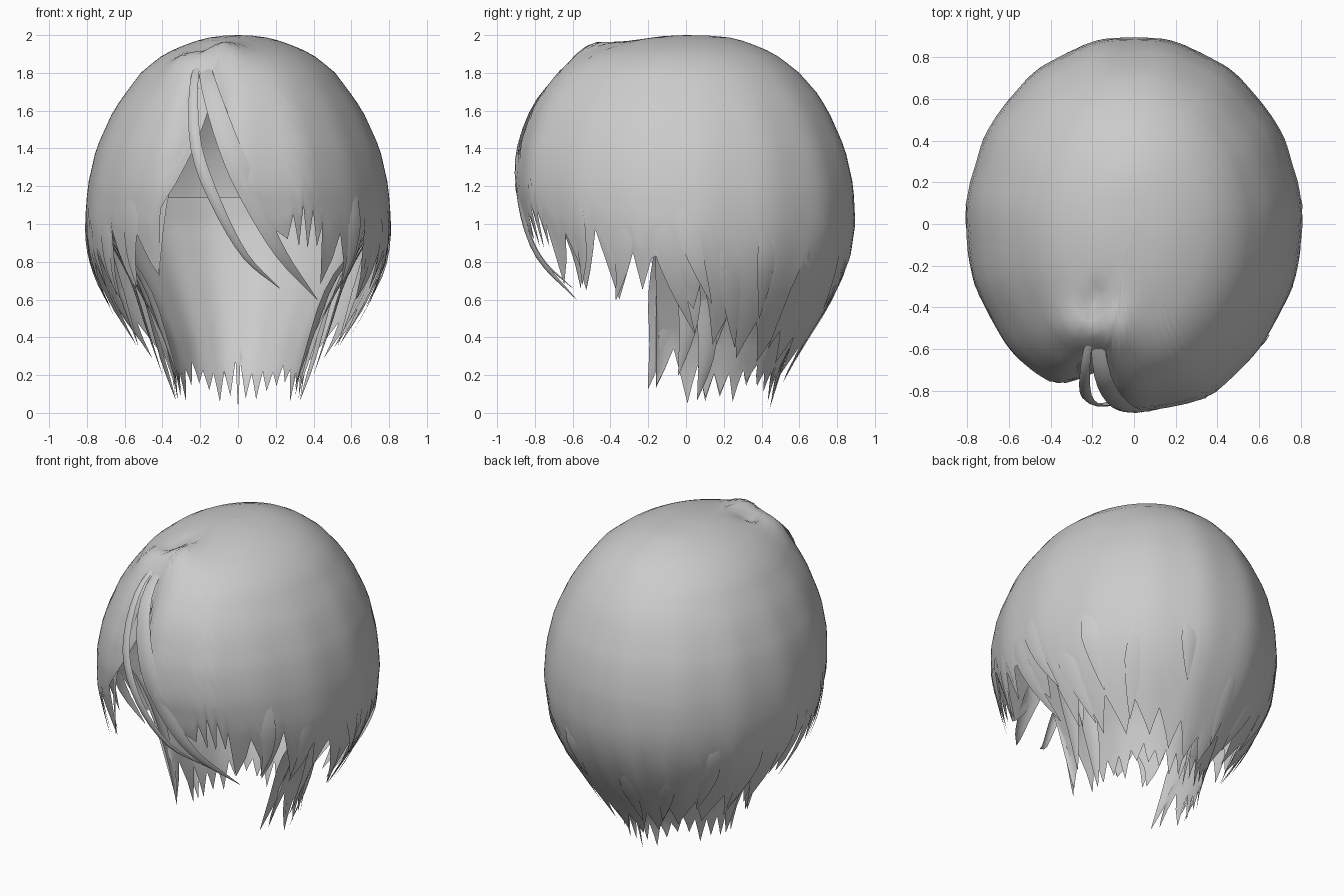
import bpy, math, random
from mathutils import Vector

if "Cube" in bpy.data.objects:
    bpy.data.objects.remove(bpy.data.objects["Cube"])

random.seed(4)
mat = bpy.data.materials.new("hair grey")
mat.diffuse_color = (0.6, 0.6, 0.6, 1)
mat.use_nodes = True
mat.node_tree.nodes["Principled BSDF"].inputs["Base Color"].default_value = mat.diffuse_color

# height, half width, front depth, back depth: head of hair, then the narrower layer round the neck
HEAD = [(2.0, 0, 0, 0), (1.995, .12, .12, .2), (1.97, .22, .30, .30), (1.93, .33, .45, .41),
        (1.88, .42, .58, .5), (1.8, .515, .68, .6), (1.7, .59, .76, .69), (1.6, .66, .82, .755),
        (1.4, .75, .885, .845), (1.2, .795, .905, .89), (1.0, .81, .87, .9), (.8, .785, .8, .87),
        (.6, .70, .78, .78), (.4, .58, .74, .65), (.2, .45, .74, .53), (0, .36, .74, .46)]
NECK = [(2.0, .75, .8, .86), (1.14, .75, .8, .86), (1.0, .71, .8, .85), (.8, .61, .78, .79), (.6, .5, .76, .70),
        (.4, .40, .74, .58), (.2, .345, .8, .48), (0, .32, .9, .44)]


def radii(z, profile):
    z = max(0, min(2, z))
    for p, q in zip(profile, profile[1:]):
        if z >= q[0]:
            t = (p[0] - z) / (p[0] - q[0])
            return [p[i] + (q[i] - p[i]) * t for i in (1, 2, 3)]


def hump(x, y, cx, cy, size):
    return math.exp(-((x - cx) ** 2 + (y - cy) ** 2) / size)


def surf(a, z, profile=HEAD):
    """Point on the hair surface; a = degrees from the front, positive to +x."""
    xr, yf, yb = radii(z, profile)
    r = math.radians(a)
    c = math.cos(r)
    low = min(1, max(0, (1.9 - z) / .5))
    k = 1 + .004 * low * math.cos(15 * r)                      # soft vertical waves
    k *= 1 - .12 * math.exp(-((a + 18) / 10) ** 2) * min(1, max(0, (1.95 - z) / .3))   # parting
    k *= 1 + .02 * low * math.exp(-((a - 30) / 12) ** 2)
    x, y = xr * math.sin(r) * k, -(yf if c > 0 else yb) * c * k
    # rolls on both sides of the parting and the dip between them
    z += .05 * hump(x, y, -.3, -.5, .012) + .05 * hump(x, y, -.08, -.5, .012)
    z -= .04 * hump(x, y, -.2, -.39, .005)
    return Vector((x, y, z))


def make(name, verts, faces):
    me = bpy.data.meshes.new(name)
    me.from_pydata([tuple(v) for v in verts], [], faces)
    me.validate()
    me.materials.append(mat)
    ob = bpy.data.objects.new(name, me)
    bpy.context.collection.objects.link(ob)
    bpy.context.view_layer.objects.active = ob
    ob.select_set(True)
    bpy.ops.object.shade_smooth_by_angle(angle=math.radians(50))
    ob.select_set(False)
    return ob


def grid_faces(cols, rows, closed=False):
    n = cols if closed else cols - 1
    return [(i * rows + j, i * rows + j + 1, (i + 1) % cols * rows + j + 1, (i + 1) % cols * rows + j)
            for i in range(n) for j in range(rows - 1)]


def shell(name, edge, top, mid, profile, closed):
    """Curved sheet hanging from height top to a jagged lower edge [(angle, z)]."""
    pts = []
    for i, (a, z) in enumerate(edge):
        pts.append((a, z))
        if i + 1 < len(edge):
            b, w = edge[i + 1]
            n = max(1, round((b - a) / 3))
            pts += [(a + (b - a) * j / n, z + (w - z) * j / n) for j in range(1, n)]
    verts = []
    for a, ze in pts:
        m = max(mid, ze + .12)
        zs = [top - (top - m) * (1 - math.cos(j / 18 * math.pi / 2)) for j in range(18)]
        zs += [m + (ze - m) * j / 6 for j in range(7)]
        verts += [surf((a + 180) % 360 - 180, z, profile) for z in zs]
    return make(name, verts, grid_faces(len(pts), 25, closed))


def ribbon(name, path, width, bulge=.02, steps=12, root=.3):
    """Leaf-shaped lock following a smooth path, tapering to its tip."""
    p = [Vector(q) for q in path]
    p = [2 * p[0] - p[1]] + p + [2 * p[-1] - p[-2]]
    n = len(path) - 1

    def at(t):
        i = min(int(t * n), n - 1)
        f = t * n - i
        a, b, c, d = p[i:i + 4]
        return .5 * (2 * b + (c - a) * f + (2 * a - 5 * b + 4 * c - d) * f * f + (3 * b - a - 3 * c + d) * f ** 3)
    verts = []
    for s in range(steps + 1):
        t = s / steps
        pos = at(t)
        tan = at(min(1, t + .02)) - at(max(0, t - .02))
        out = Vector((pos.x, pos.y, (pos.z - 1.1) * .6)).normalized()
        side = tan.cross(out).normalized()
        w = width * (root + (1 - root) * min(1, t * 2)) * (1 - t ** 2.2) / 2 + .0015
        b = bulge * w * 2 / width
        verts += [pos + side * w * u + out * b * (1 - u * u) for u in (-1, -.5, 0, .5, 1)]
    return make(name, verts, grid_faces(steps + 1, 5))


def lock(name, a, z0, da, z1, width, flare=.022):
    """Lock that hugs the surface and leaves it towards the tip."""
    path = []
    for t in (0, .25, .5, .75, 1):
        q = surf(a + da * t * t, z0 + (z1 - z0) * t)
        out = Vector((q.x, q.y, 0)).normalized()
        path.append(q + out * (-.01 + flare * t))
    return ribbon(name, path, width, .006, 10, .05)


# main cap: fringe, side locks and layered back
fringe = [(-15, 1.64), (-8, 1.42), (0, 1.22), (8, 1.06), (15, .96), (19, .92), (21, 1.05), (23.5, .88),
          (25, 1.1), (27, .87), (29, 1.07), (31, .88), (33, 1.0), (36, .68), (42, .95)]
side = [(48, .65), (56, .97), (60, .72), (63, .6), (70, .85), (73, .65), (77, .82), (82, .85)]
back = [(89, .62), (93, .55), (96, .72), (103, .36), (109, .55), (117, .29), (122, .48), (131, .27),
        (137, .45), (146, .26), (151, .4), (160, .2), (165, .35), (173, .16), (180, .3)]
left = [(360 - a, z) for a, z in reversed(side + back[:-1])]
left_fringe = [(318, .95), (326, .72), (328.5, 1.08), (334, 1.22), (340, 1.42), (344.9, 1.62)]
shell("hair_cap", fringe + side + back + left + left_fringe, 2.0, 1.15, HEAD, True)

# under layer around the neck, ending in fine tips
under = [(78, .57), (79, .14), (85, .34), (91, .05), (97, .25)]
a = 103
while a < 176:
    under += [(a, random.uniform(.05, .17)), (a + 5, random.uniform(.2, .27))]
    a += 10
under += [(180, .02)]
under += [(360 - a, z + random.uniform(-.02, .02)) for a, z in reversed(under[:-1])]
shell("neck_layer", under, 1.14, .5, NECK, False)

# long strands crossing the face opening
ribbon("face_strand", [(-.2, -.46, 1.9), (-.235, -.7, 1.72), (-.22, -.84, 1.4), (-.11, -.86, 1.1),
                       (.04, -.77, .83), (.22, -.6, .66)], .08, .015, 20)
ribbon("long_fringe", [(-.19, -.42, 1.9), (-.15, -.73, 1.72), (-.05, -.88, 1.42), (.08, -.88, 1.12),
                       (.23, -.79, .84), (.42, -.58, .6)], .15, .015, 20)
# fold of the shorter side of the fringe beside the opening
ribbon("parting_edge", [(-.2, -.45, 1.88), (-.24, -.64, 1.72), (-.3, -.71, 1.45), (-.39, -.71, 1.15),
                        (-.42, -.66, .74)], .1, .012, 14)

# overlapping locks on the sides and back: angle, top, drift, tip, width
RIGHT = [(50, 1.3, -3, .68, .12), (68, 1.2, -6, .6, .13), (78, 1.33, 16, .42, .15), (88, 1.3, 12, .58, .14),
         (104, 1.05, 10, .35, .15), (118, 1.1, 4, .5, .14), (138, .95, -4, .34, .14), (160, 1.0, 3, .55, .12)]
LEFT = [(44, 1.3, 2, .66, .12), (60, 1.25, 3, .62, .13), (76, 1.3, 12, .5, .15), (92, 1.15, 8, .57, .14),
        (110, 1.0, 8, .36, .15), (130, .95, 6, .4, .14), (150, .8, 6, .3, .12), (172, .75, -3, .28, .12)]
for s, tag, table in ((1, "right", RIGHT), (-1, "left", LEFT)):
    for i, (a, z0, da, z1, w) in enumerate(table):
        lock(f"lock_{tag}_{i + 1}", s * a, z0, s * da, z1, w)
    # locks framing the neck, between the two layers
    for i, (x, y, z) in enumerate([(.3, -.2, .13), (.4, -.04, .2), (.33, .06, .07), (.53, .16, .36)]):
        ribbon(f"neck_lock_{tag}_{i + 1}", [(s * .7, y + .08, .95), (s * (x * .6 + .32), y + .06, .7),
               (s * (x + .08), y + .05, z + .25), (s * x, y, z)], .15, .015, 10)
